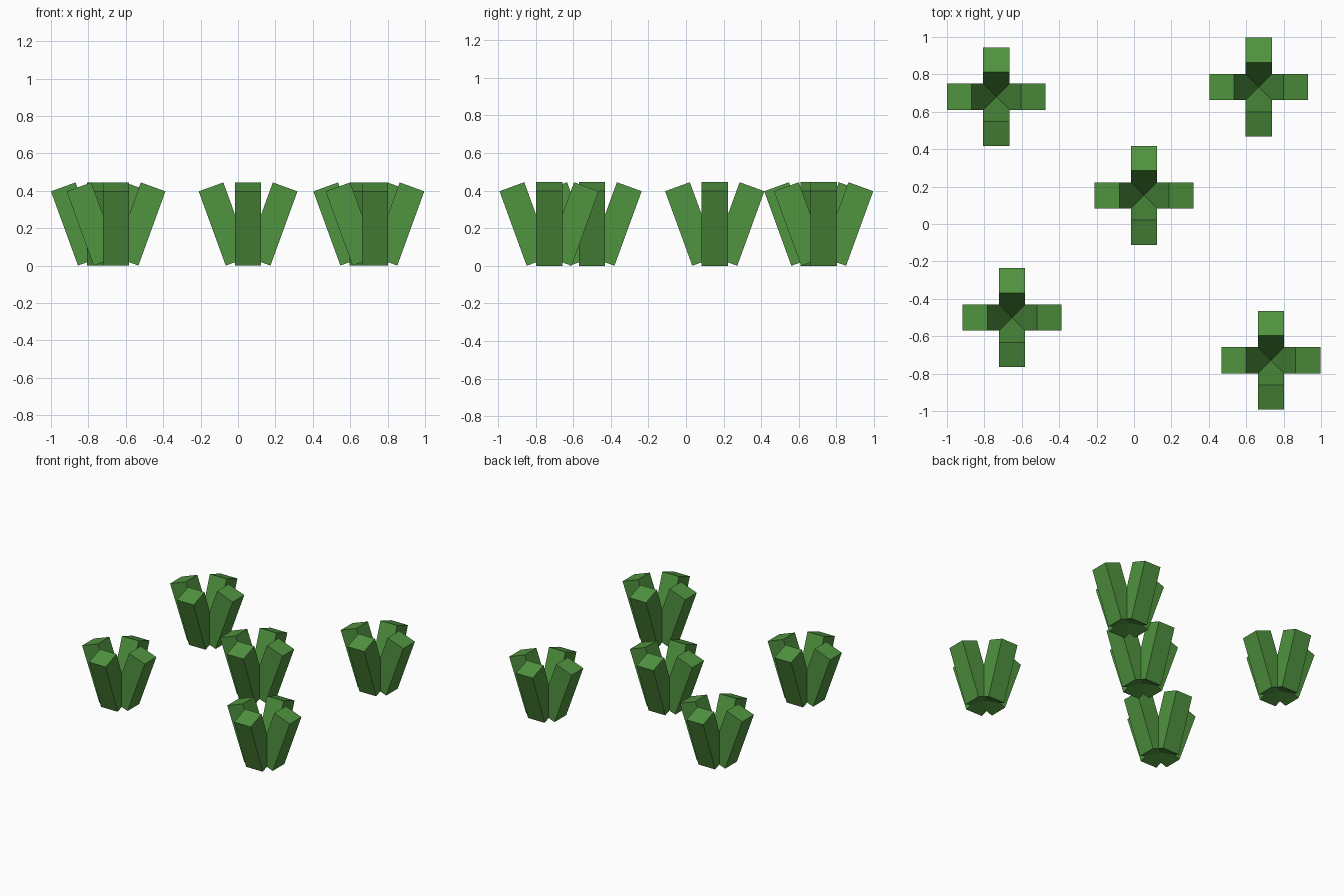
import bpy, bmesh, math
from mathutils import Matrix

if "Cube" in bpy.data.objects:
    bpy.data.objects.remove(bpy.data.objects["Cube"])

# One flat green
green = bpy.data.materials.new("leaf green")
green.diffuse_color = (0.080, 0.292, 0.050, 1)
green.use_nodes = True
green.node_tree.nodes["Principled BSDF"].inputs["Base Color"].default_value = green.diffuse_color

TILT = math.radians(20)
WIDTH, LENGTH = 0.14, 0.422
OFFSET, HEIGHT = 0.126, 0.2225   # blade centre relative to tuft centre


def grass_tuft(name, x, y):
    """Four square blades leaning outward, a quarter turn apart."""
    bm = bmesh.new()
    for i in range(4):
        m = (Matrix.Rotation(i * math.pi / 2, 4, 'Z')
             @ Matrix.Translation((OFFSET, 0, HEIGHT))
             @ Matrix.Rotation(TILT, 4, 'Y')
             @ Matrix.Diagonal((WIDTH, WIDTH, LENGTH, 1)))
        bmesh.ops.create_cube(bm, size=1, matrix=m)
    mesh = bpy.data.meshes.new(name)
    bm.to_mesh(mesh)
    bm.free()
    mesh.materials.append(green)
    obj = bpy.data.objects.new(name, mesh)
    obj.location = (x, y, 0)
    bpy.context.collection.objects.link(obj)


# Tufts scattered over the patch
for name, x, y in [("back_left", -0.736, 0.68), ("back_right", 0.667, 0.732),
                   ("middle", 0.054, 0.153), ("front_left", -0.652, -0.5),
                   ("front_right", 0.732, -0.728)]:
    grass_tuft("grass_tuft_" + name, x, y)
